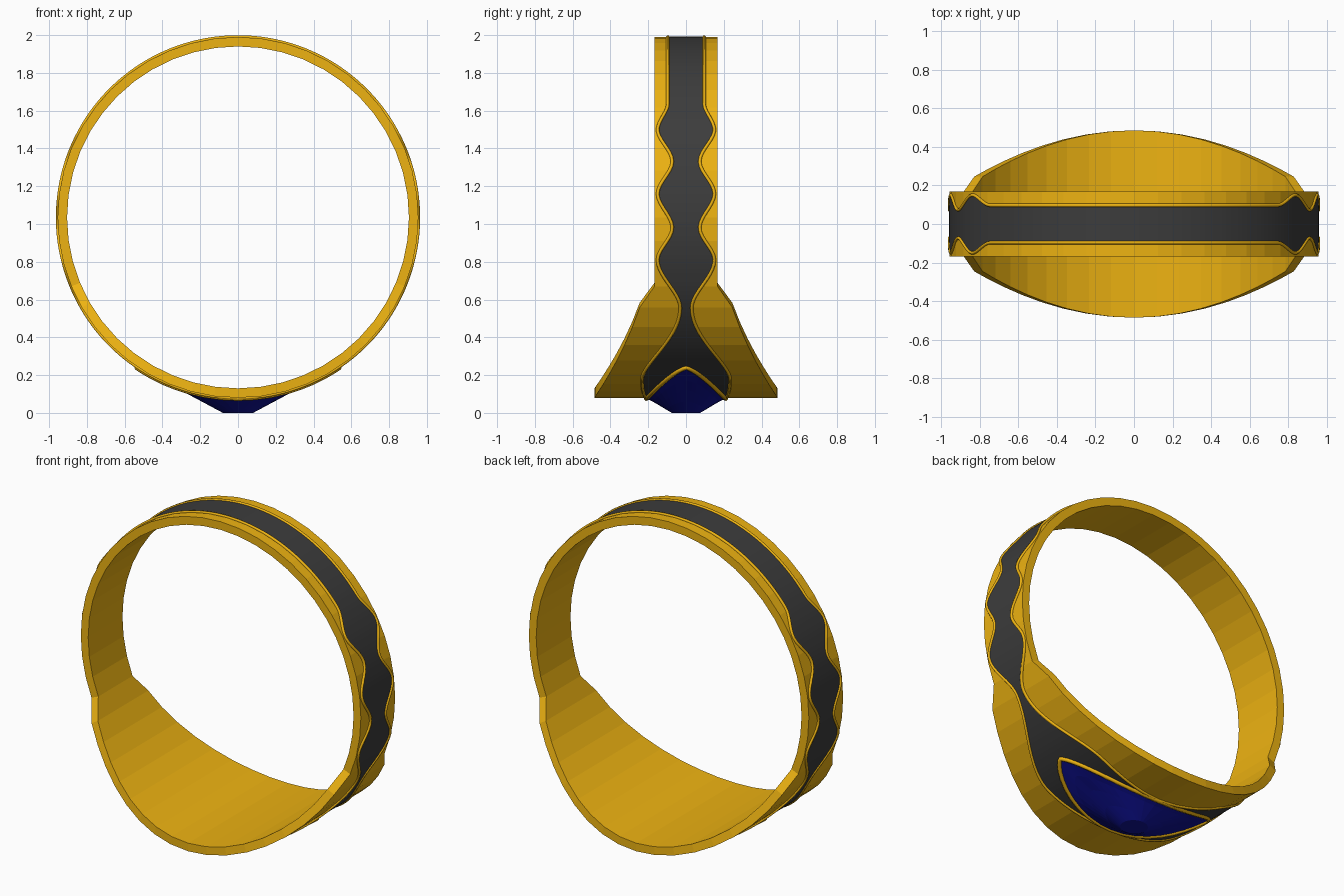
import bpy, math
from math import sin, cos, pi, radians

if "Cube" in bpy.data.objects:
    bpy.data.objects.remove(bpy.data.objects["Cube"])

CZ, R_OUT, R_IN = 1.035, 0.955, 0.905


def material(name, rgb):
    m = bpy.data.materials.new(name)
    m.diffuse_color = (*rgb, 1)
    m.use_nodes = True
    m.node_tree.nodes["Principled BSDF"].inputs["Base Color"].default_value = m.diffuse_color
    return m


gold = material("gold", (0.85, 0.45, 0.006))
dark = material("dark_enamel", (0.045, 0.045, 0.045))
blue = material("blue_stone", (0.005, 0.006, 0.32))


def on_ring(t, y, r):
    """Point on the ring, angle t measured from the bottom."""
    return (r * sin(t), y, CZ - r * cos(t))


def mesh_object(name, verts, faces, mat):
    me = bpy.data.meshes.new(name)
    me.from_pydata(verts, [], faces)
    me.materials.append(mat)
    ob = bpy.data.objects.new(name, me)
    bpy.context.collection.objects.link(ob)
    return ob


def wire(name, pts, cyclic=True, depth=0.009):
    cu = bpy.data.curves.new(name, 'CURVE')
    cu.dimensions = '3D'
    cu.bevel_depth = depth
    cu.bevel_resolution = 1
    sp = cu.splines.new('POLY')
    sp.points.add(len(pts) - 1)
    for p, q in zip(sp.points, pts):
        p.co = (*q, 1)
    sp.use_cyclic_u = cyclic
    cu.materials.append(gold)
    ob = bpy.data.objects.new(name, cu)
    bpy.context.collection.objects.link(ob)


# Gold band: 48 flat segments, flaring wide near the bottom
N = 48
verts, faces = [], []
for i in range(N):
    t = 2 * pi * i / N
    wide = cos(t) > cos(radians(62))
    w = 0.485 - 0.35 * (R_OUT * sin(t)) ** 2 if wide else 0.167
    for y, r in ((-w, R_IN), (-w, R_OUT), (w, R_OUT), (w, R_IN)):
        verts.append(on_ring(t, y, r))
    j = (i + 1) % N
    for k in range(4):
        m = (k + 1) % 4
        faces.append((4 * i + k, 4 * i + m, 4 * j + m, 4 * j + k))
mesh_object("band", verts, faces, gold)

# Dark inlay: half-width eased between key angles (degrees from bottom)
KEYS = [(0, .215), (26, .233), (60, .03), (76.4, .15), (86.7, .072),
        (97.5, .15), (108, .072), (119, .15), (129, .096), (180, .096)]


def inlay_width(deg):
    d = min(deg, 360 - deg)
    for (a, wa), (b, wb) in zip(KEYS, KEYS[1:]):
        if d <= b:
            u = (d - a) / (b - a)
            return wa + (wb - wa) * u * u * (3 - 2 * u)
    return KEYS[-1][1]


M = 240
verts, faces, left, right = [], [], [], []
for i in range(M):
    deg = 360 * i / M
    t, w = radians(deg), inlay_width(deg)
    verts += [on_ring(t, -w, 0.935), on_ring(t, -w, 0.957),
              on_ring(t, w, 0.957), on_ring(t, w, 0.935)]
    left.append(on_ring(t, -w, 0.956))
    right.append(on_ring(t, w, 0.956))
    j = (i + 1) % M
    for k in range(4):
        m = (k + 1) % 4
        faces.append((4 * i + k, 4 * i + m, 4 * j + m, 4 * j + k))
mesh_object("inlay", verts, faces, dark)
wire("inlay_trim_left", left)
wire("inlay_trim_right", right)

# Faceted stone: lens outline wrapped on the ring, tapering to a flat table
G, ROWS = 40, 5
verts, faces, rim = [], [], []
for k in range(ROWS):
    s = k / (ROWS - 1)
    for i in range(G):
        a = 2 * pi * i / G
        t = radians(34) * cos(a)
        y = math.copysign(0.21 * abs(sin(a)) ** 1.5, sin(a))
        p = on_ring(t, y, 0.955)
        if k == 0:
            rim.append(on_ring(t, y, 0.959))
        q = (0.08 * cos(a), 0.075 * sin(a), 0)
        x, yy, z = (p[n] + (q[n] - p[n]) * s for n in range(3))
        z = min(z, CZ - math.sqrt(0.96 ** 2 - x * x))
        verts.append((x, yy, z))
        if k:
            j = (i + 1) % G
            b, c = (k - 1) * G, k * G
            faces.append((b + j, b + i, c + i, c + j))
faces.append([(ROWS - 1) * G + i for i in reversed(range(G))])
mesh_object("stone", verts, faces, blue)
wire("stone_rim", rim, depth=0.013)
